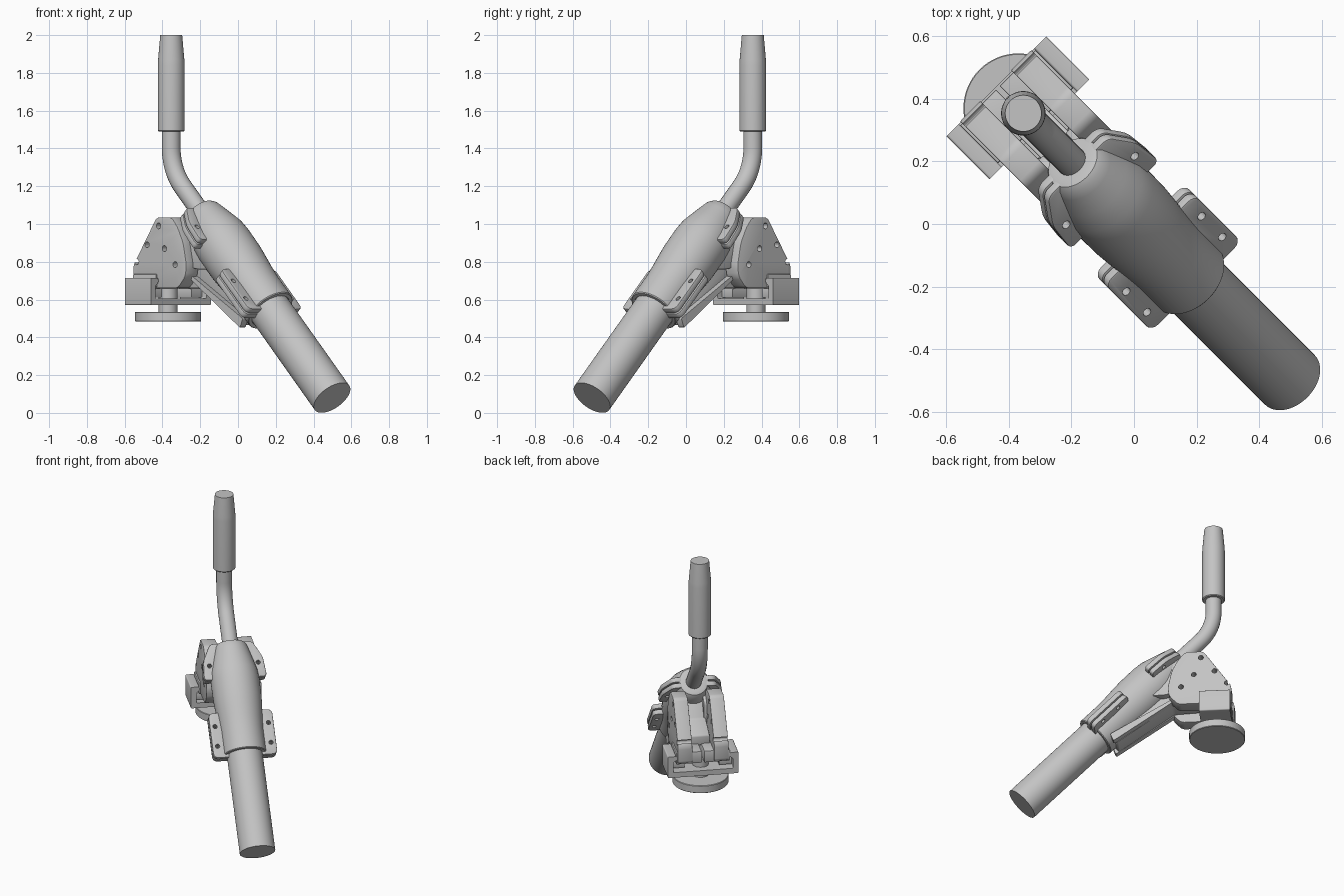
import bpy, bmesh
from math import pi, sin, cos, radians
from mathutils import Matrix, Vector

old = bpy.data.objects.get("Cube")
if old:
    bpy.data.objects.remove(old, do_unlink=True)

metal = bpy.data.materials.new("light grey metal")
metal.use_nodes = True
metal.diffuse_color = (0.55, 0.55, 0.55, 1)
metal.node_tree.nodes["Principled BSDF"].inputs["Base Color"].default_value = metal.diffuse_color

# Local frame: x runs along the machine, y across it; turned 45 degrees in the world
TURN = Matrix.Rotation(radians(-45), 4, "Z")
# Barrel frame: x climbs along the tube, y across, z away from the top
TUBE = TURN @ Matrix.Translation((0.704, 0, 0.08)) @ Matrix.Rotation(radians(-135), 4, "Y") \
    @ Matrix.Rotation(0, 4, "X")
# Side frame: profile plane is length and height, thickness across
SIDE = TURN @ Matrix.Rotation(radians(90), 4, "X")


def finish(name, bm, matrix, smooth=True):
    bmesh.ops.recalc_face_normals(bm, faces=bm.faces)
    mesh = bpy.data.meshes.new(name)
    bm.to_mesh(mesh)
    bm.free()
    mesh.transform(matrix)
    mesh.materials.append(metal)
    ob = bpy.data.objects.new(name, mesh)
    bpy.context.collection.objects.link(ob)
    if smooth:
        bpy.ops.object.select_all(action="DESELECT")
        ob.select_set(True)
        bpy.context.view_layer.objects.active = ob
        bpy.ops.object.shade_smooth_by_angle(angle=radians(32))
    return ob


def lathe(name, profile, matrix, steps=48):
    """Spin (along, radius) points around local x."""
    bm = bmesh.new()
    rings = [[bm.verts.new((a, r * cos(2 * pi * i / steps), r * sin(2 * pi * i / steps)))
              for i in range(steps)] for a, r in profile]
    for p, q in zip(rings, rings[1:]):
        for i in range(steps):
            j = (i + 1) % steps
            bm.faces.new((p[i], p[j], q[j], q[i]))
    bm.faces.new(rings[0])
    bm.faces.new(rings[-1])
    return finish(name, bm, matrix)


def prism(name, outline, low, high, matrix, corner=0.0, edge=0.0):
    """Extrude an outline from low to high, rounding corners and rims."""
    bm = bmesh.new()
    face = bm.faces.new([bm.verts.new((x, y, low)) for x, y in outline])
    out = bmesh.ops.extrude_face_region(bm, geom=[face])
    top = [v for v in out["geom"] if isinstance(v, bmesh.types.BMVert)]
    bmesh.ops.translate(bm, verts=top, vec=(0, 0, high - low))
    if corner:
        posts = [e for e in bm.edges if abs(e.verts[0].co.z - e.verts[1].co.z) > 1e-5]
        bmesh.ops.bevel(bm, geom=posts, offset=corner, segments=4, profile=0.5, affect="EDGES")
    if edge:
        rims = [e for e in bm.edges if abs(e.verts[0].co.z - e.verts[1].co.z) < 1e-5]
        bmesh.ops.bevel(bm, geom=rims, offset=edge, segments=2, profile=0.5, affect="EDGES")
    return finish(name, bm, matrix)


def rect(x0, x1, y0, y1):
    return [(x0, y0), (x1, y0), (x1, y1), (x0, y1)]


def drill(ob, spots, radius, matrix, low=-0.3, high=0.3):
    """Cut round holes along local z of the given frame."""
    bm = bmesh.new()
    for x, y in spots:
        bmesh.ops.create_cone(bm, cap_ends=True, segments=16, radius1=radius, radius2=radius,
                              depth=high - low, matrix=Matrix.Translation((x, y, (low + high) / 2)))
    cutter = finish("hole_cutter", bm, matrix, False)
    cutter.hide_render = True
    mod = ob.modifiers.new("holes", "BOOLEAN")
    mod.object, mod.operation, mod.solver = cutter, "DIFFERENCE", "EXACT"
    bpy.context.view_layer.update()
    cut = bpy.data.meshes.new_from_object(ob.evaluated_get(bpy.context.evaluated_depsgraph_get()))
    ob.modifiers.clear()
    ob.data = cut
    bpy.data.objects.remove(cutter, do_unlink=True)


# Tube and the shaped casing clamped round it
lathe("main_tube", [(0, 0.112), (0.8, 0.112)], TUBE)
lathe("casing", [(0.71, 0.113), (0.65, 0.114), (0.65, 0.132), (0.655, 0.136), (0.80, 0.136),
                 (0.87, 0.140), (0.95, 0.147), (1.02, 0.152), (1.14, 0.153), (1.20, 0.148),
                 (1.27, 0.130), (1.34, 0.111), (1.37, 0.102), (1.387, 0.09), (1.392, 0.075),
                 (1.392, 0.04)], TUBE)

# Paired bolt tabs on both flanks of the casing
for side, s in (("left", 1), ("right", -1)):
    for half, low, high in (("upper", -0.036, -0.003), ("lower", 0.003, 0.036)):
        tab = prism(f"{side}_{half}_front_tab",
                    [(x, s * y) for x, y in rect(0.63, 0.93, 0.06, 0.203)],
                    low, high, TUBE, 0.03, 0.006)
        drill(tab, [(0.708, s * 0.17), (0.84, s * 0.17)], 0.014, TUBE)
        tab = prism(f"{side}_{half}_rear_tab",
                    [(x, s * y) for x, y in ((1.15, 0.06), (1.15, 0.2), (1.28, 0.19),
                                             (1.39, 0.135), (1.39, 0.06))],
                    low, high, TUBE, 0.022, 0.006)
        drill(tab, [(1.245, s * 0.155)], 0.014, TUBE)

# Bent handle rod
curve = bpy.data.curves.new("handle_rod", "CURVE")
curve.dimensions = "3D"
curve.bevel_depth, curve.bevel_resolution, curve.use_fill_caps = 0.05, 8, True
bend = 0.29
path = [(-0.2, 0.984)]
path += [(-0.5 + bend + bend * cos(a), 1.404 + bend * sin(a))
         for a in (radians(225 - 45 * i / 10) for i in range(11))] + [(-0.5, 1.52)]
spline = curve.splines.new("POLY")
spline.points.add(len(path) - 1)
for point, (x, z) in zip(spline.points, path):
    point.co = (x, 0, z, 1)
source = bpy.data.objects.new("rod_path", curve)
bpy.context.collection.objects.link(source)
bpy.context.view_layer.update()
rod = bmesh.new()
tmp = source.to_mesh()
rod.from_mesh(tmp)
source.to_mesh_clear()
bpy.data.objects.remove(source, do_unlink=True)
bmesh.ops.remove_doubles(rod, verts=rod.verts, dist=1e-5)
finish("handle_rod", rod, TURN)

# Upright parts spun around vertical axes
UP = Matrix.Rotation(radians(-90), 4, "Y")
lathe("handle_grip", [(1.49, 0.05), (1.49, 0.066), (1.495, 0.071), (1.84, 0.071), (1.87, 0.0695),
                      (2.0, 0.058)], TURN @ Matrix.Translation((-0.5, 0, 0)) @ UP)
FOOT = TURN @ Matrix.Translation((-0.523, 0, 0)) @ UP
lathe("foot_disc", [(0.483, 0.172), (0.486, 0.175), (0.532, 0.175), (0.535, 0.172)], FOOT, 64)
lathe("foot_stem", [(0.53, 0.05), (0.66, 0.05)], FOOT)

# Sloping arm that ties the casing to the bracket
prism("support_arm", [(0.13, 0.50), (0.10, 0.46), (-0.25, 0.71), (-0.50, 0.72), (-0.50, 0.79),
                      (-0.36, 0.84), (-0.27, 0.98), (-0.2, 0.95)], -0.062, 0.062, SIDE, 0.01, 0.005)
for side, s in (("left", 1), ("right", -1)):
    prism(f"{side}_arm_rib", [(0.14, 0.50), (0.12, 0.45), (-0.24, 0.70), (-0.30, 0.76)],
          s * 0.085 - 0.02, s * 0.085 + 0.02, SIDE, 0.008)

    # Triangular bracket cheek with bolt holes
    mid = -s * 0.115
    cheek = prism(f"{side}_bracket_cheek",
                  [(-0.625, 0.66), (-0.29, 0.66), (-0.235, 0.72), (-0.225, 0.78), (-0.25, 0.90),
                   (-0.29, 0.98), (-0.335, 1.035), (-0.45, 1.035), (-0.625, 0.78)],
                  mid - 0.046, mid + 0.046, SIDE, 0.02, 0.004)
    drill(cheek, [(-0.434, 0.99), (-0.52, 0.89), (-0.39, 0.87), (-0.598, 0.80), (-0.31, 0.785)],
          0.016, SIDE, mid - 0.07, mid + 0.07)

    # Clamp block between cheek and channel
    prism(f"{side}_clamp_block", rect(-0.615, -0.445, *sorted((s * 0.008, s * 0.17))),
          0.655, 0.735, TURN, 0, 0.005)
    prism(f"{side}_slide_pad", rect(-0.57, -0.46, *sorted((s * 0.11, s * 0.19))),
          0.61, 0.66, TURN, 0, 0.004)

    # Link between the cheek and the casing
    prism(f"{side}_casing_lug", [(-0.36, 0.80), (-0.36, 0.95), (-0.27, 1.0), (-0.14, 0.9),
                                 (-0.10, 0.76), (-0.2, 0.76)],
          s * 0.08 - 0.03, s * 0.08 + 0.03, SIDE, 0.02, 0.004)

# Square channel, open lengthwise, that carries the foot
prism("channel", [(-0.225, 0.57), (0.225, 0.57), (0.225, 0.715), (0.17, 0.715), (0.17, 0.685),
                  (0.19, 0.675), (0.19, 0.605), (-0.19, 0.605), (-0.19, 0.675), (-0.17, 0.685),
                  (-0.17, 0.715), (-0.225, 0.715)], -0.622, -0.427,
      TURN @ Matrix(((0, 0, 1, 0), (1, 0, 0, 0), (0, 1, 0, 0), (0, 0, 0, 1))), 0.008)
